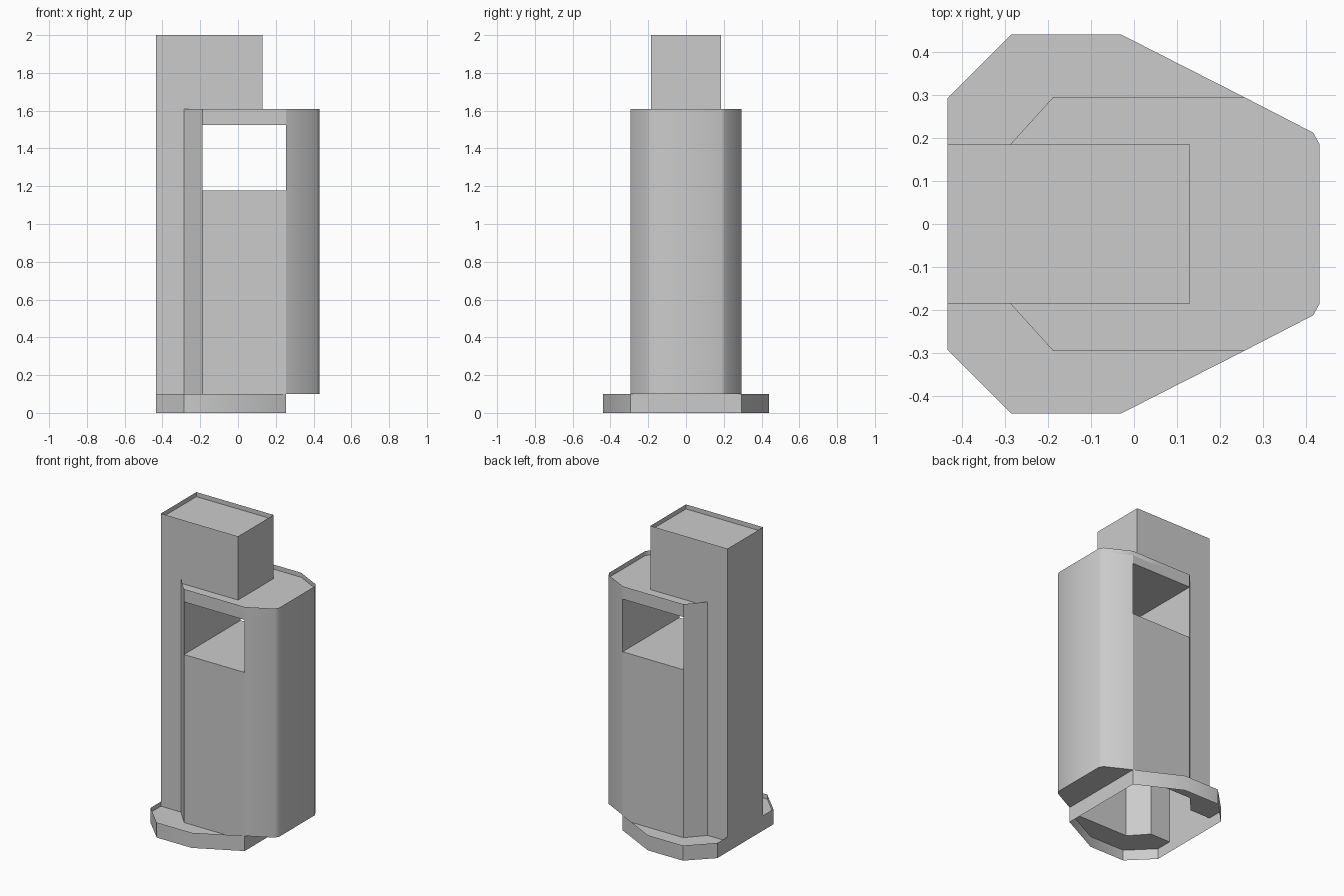
import bpy, bmesh, math

if "Cube" in bpy.data.objects:
    bpy.data.objects.remove(bpy.data.objects["Cube"])

RIM_Z, ROOF_Z, TOP_Z = 0.10, 1.61, 2.0
WIN_Z0, WIN_Z1, WIN_X0, WIN_X1 = 1.178, 1.525, -0.187, 0.255


def mir(pts):
    """Mirror a 2D path across y, keeping its winding."""
    return [(x, -y) for x, y in reversed(pts)]


def face(bm, pts):
    return bm.faces.new([bm.verts.new(p) for p in pts])


def wall(bm, path, z0, z1):
    """Vertical faces along a counter-clockwise path."""
    for (ax, ay), (bx, by) in zip(path, path[1:]):
        face(bm, [(ax, ay, z0), (bx, by, z0), (bx, by, z1), (ax, ay, z1)])


def parapet(bm, outline, z, width, depth):
    """Flat rim around a sunken floor."""
    f = face(bm, [(x, y, z) for x, y in outline])
    bmesh.ops.inset_region(bm, faces=[f], thickness=width,
                           use_boundary=True, use_even_offset=True)
    sunk = bmesh.ops.extrude_discrete_faces(bm, faces=[f])["faces"]
    bmesh.ops.translate(bm, verts=list(sunk[0].verts), vec=(0, 0, -depth))


def finish(bm, name):
    bmesh.ops.remove_doubles(bm, verts=bm.verts[:], dist=0.0005)
    mesh = bpy.data.meshes.new(name)
    bm.to_mesh(mesh)
    bm.free()
    ob = bpy.data.objects.new(name, mesh)
    bpy.context.collection.objects.link(ob)
    bpy.context.view_layer.objects.active = ob
    bpy.ops.object.select_all(action='DESELECT')
    ob.select_set(True)
    bpy.ops.object.shade_smooth_by_angle(angle=math.radians(40))


# Podium: open-bottomed skirt with a sunken terrace on each side
bm = bmesh.new()
edge = [(0.255, 0.295), (-0.03, 0.44), (-0.285, 0.44), (-0.433, 0.292)]
skirt = edge + mir(edge)
wall(bm, skirt + skirt[:1], 0, RIM_Z)
terrace = edge + [(-0.433, 0.185), (-0.287, 0.185), (WIN_X0, 0.295)]
for outline in (terrace, mir(terrace)):
    parapet(bm, outline, RIM_Z, 0.017, 0.03)
finish(bm, "podium")

# Main block: walls, overhang underside and sunken roof
bm = bmesh.new()
nose_half = [(0.431, 0.185), (0.416, 0.212), (WIN_X1, 0.295)]
nose = mir(nose_half) + nose_half
wall(bm, nose, RIM_Z, ROOF_Z)
face(bm, [(x, y, RIM_Z) for x, y in reversed(nose)])
chamfer = [(WIN_X0, 0.295), (-0.287, 0.185)]
side = [(WIN_X1, 0.295), (WIN_X0, 0.295)]
for flip in (list, mir):
    wall(bm, flip(chamfer), RIM_Z, ROOF_Z)
    wall(bm, flip(side), RIM_Z, WIN_Z0)
    wall(bm, flip(side), WIN_Z1, ROOF_Z)
roof = mir(chamfer) + nose + chamfer + [(0.13, 0.185), (0.13, -0.185)]
parapet(bm, roof, ROOF_Z, 0.026, 0.03)
finish(bm, "main_block")

# Opening that passes straight through the main block
bm = bmesh.new()
loop = [(WIN_X0, WIN_Z0), (WIN_X0, WIN_Z1), (WIN_X1, WIN_Z1), (WIN_X1, WIN_Z0)]
for (ax, az), (bx, bz) in zip(loop, loop[1:] + loop[:1]):
    face(bm, [(ax, -0.295, az), (ax, 0.295, az), (bx, 0.295, bz), (bx, -0.295, bz)])
bmesh.ops.reverse_faces(bm, faces=bm.faces[:])
finish(bm, "through_opening")

# Tower: rear shaft that rises above the roof
bm = bmesh.new()
back = [(-0.287, 0.185), (-0.433, 0.185)]
wall(bm, back + mir(back), RIM_Z, TOP_Z)
front = [(0.13, 0.185), (-0.287, 0.185)]
wall(bm, mir(front) + front, ROOF_Z, TOP_Z)
parapet(bm, [(-0.433, -0.185), (0.13, -0.185), (0.13, 0.185), (-0.433, 0.185)],
        TOP_Z, 0.024, 0.03)
finish(bm, "tower")
